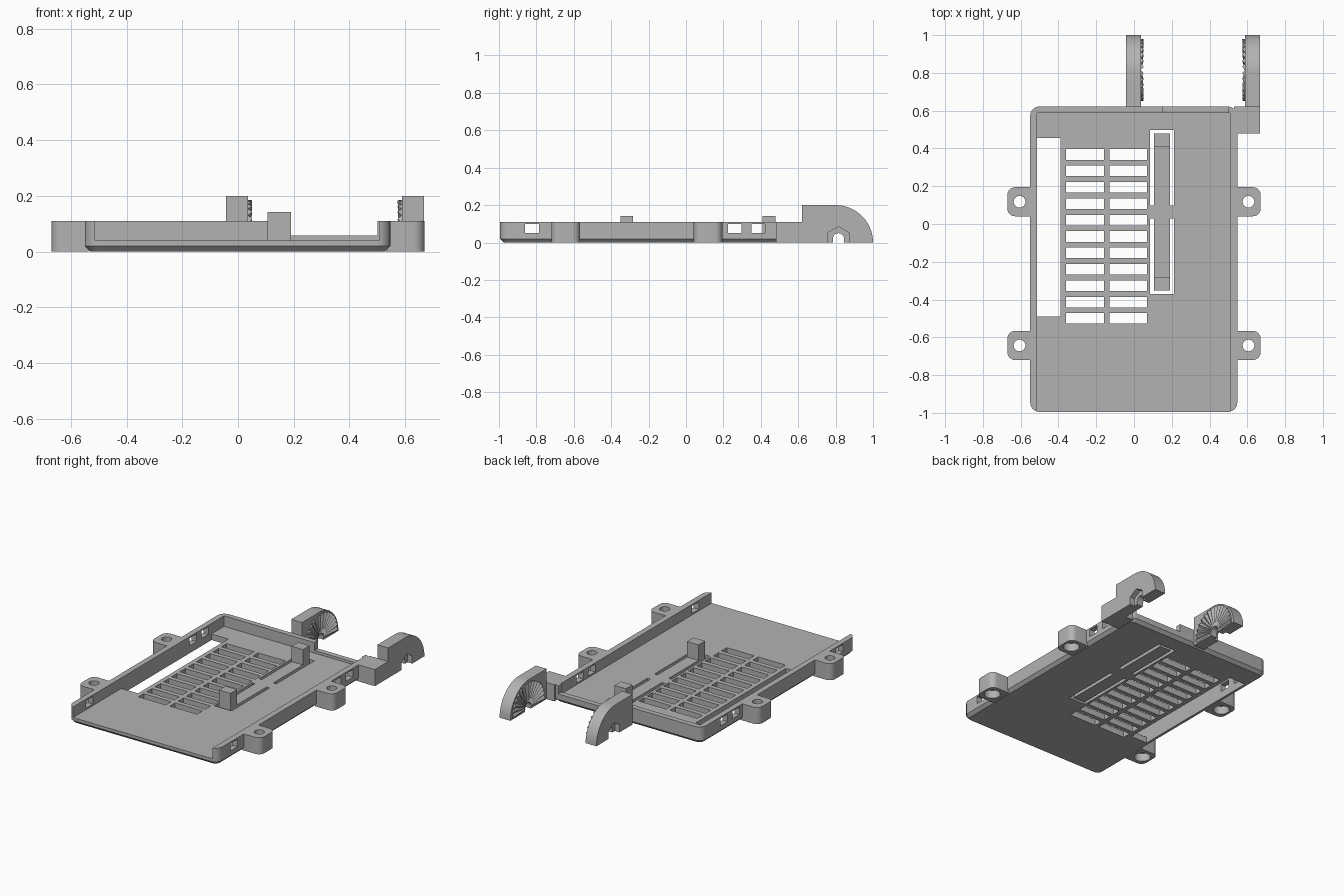
import bpy, bmesh
from math import pi, cos, sin

cube = bpy.data.objects.get("Cube")
if cube:
    bpy.data.objects.remove(cube, do_unlink=True)

grey = bpy.data.materials.new("plain_grey")
grey.use_nodes = True
grey.diffuse_color = (0.45, 0.45, 0.45, 1)
grey.node_tree.nodes["Principled BSDF"].inputs["Base Color"].default_value = (0.45, 0.45, 0.45, 1)


def finish(name, bm):
    bmesh.ops.recalc_face_normals(bm, faces=bm.faces)
    mesh = bpy.data.meshes.new(name)
    bm.to_mesh(mesh)
    bm.free()
    mesh.materials.append(grey)
    obj = bpy.data.objects.new(name, mesh)
    bpy.context.collection.objects.link(obj)
    return obj


def loft(bm, loops):
    """Close a solid through matching loops of points."""
    rings = [[bm.verts.new(p) for p in loop] for loop in loops]
    n = len(rings[0])
    for a, b in zip(rings, rings[1:]):
        for i in range(n):
            bm.faces.new((a[i], a[(i + 1) % n], b[(i + 1) % n], b[i]))
    bm.faces.new(rings[0][::-1])
    bm.faces.new(rings[-1])


def prism(bm, pts, lo, hi, axis="z"):
    place = (lambda p, h: (*p, h)) if axis == "z" else (lambda p, h: (h, *p))
    loft(bm, [[place(p, h) for p in pts] for h in (lo, hi)])


def box(bm, x0, x1, y0, y1, z0, z1):
    prism(bm, [(x0, y0), (x1, y0), (x1, y1), (x0, y1)], z0, z1)


def arc(cx, cy, r, a0, a1, n):
    return [(cx + r * cos(a0 + (a1 - a0) * i / n), cy + r * sin(a0 + (a1 - a0) * i / n))
            for i in range(n + 1)]


def rounded(x0, x1, y0, y1, r):
    pts = []
    for k, (cx, cy) in enumerate([(x1 - r, y1 - r), (x0 + r, y1 - r), (x0 + r, y0 + r), (x1 - r, y0 + r)]):
        pts += arc(cx, cy, r, k * pi / 2, (k + 1) * pi / 2, 6)
    return pts


def carve(obj, *cutters):
    """Subtract the cutters, keep the result and drop the helpers."""
    for c in cutters:
        c.hide_render = True
        mod = obj.modifiers.new("cut", "BOOLEAN")
        mod.operation, mod.solver, mod.object = "DIFFERENCE", "EXACT", c
    bpy.context.view_layer.update()
    deps = bpy.context.evaluated_depsgraph_get()
    mesh = bpy.data.meshes.new_from_object(obj.evaluated_get(deps))
    obj.modifiers.clear()
    obj.data = mesh
    for c in cutters:
        bpy.data.objects.remove(c, do_unlink=True)


# Tray with rounded corners and a chamfered underside
bm = bmesh.new()
L, R, F, B, TOP, FLOOR = -0.55, 0.547, -0.995, 0.622, 0.11, 0.04
levels = [(0.02, 0), (0, 0.02), (0, TOP)]
loft(bm, [[(x, y, z) for x, y in rounded(L + d, R - d, F + d, B - d, 0.05 - d)] for d, z in levels])
tray = finish("tray", bm)

# Interior hollow, open at the front
bm = bmesh.new()
box(bm, -0.513, 0.508, -1.2, 0.587, FLOOR, 0.3)
hollow = finish("hollow_cutter", bm)

# Lowered part of the back wall
bm = bmesh.new()
box(bm, 0.15, 0.5, 0.5, 0.7, 0.057, 0.3)
low_wall = finish("low_wall_cutter", bm)

# Floor openings: long side slot, vent grid and gaps around the clip tongues
bm = bmesh.new()
box(bm, -0.513, -0.39, -0.49, 0.455, -0.1, 0.045)
for row in range(11):
    y = 0.368 - row * 0.0868
    for x in (-0.36, -0.13):
        box(bm, x, x + 0.2, y - 0.028, y + 0.028, -0.1, 0.1)
MID = 0.0635
for s in (1, -1):
    gap = [(0.085, 0.035), (0.106, 0.035), (0.106, 0.415), (0.19, 0.415),
           (0.19, 0.035), (0.212, 0.035), (0.212, 0.434), (0.085, 0.434)]
    prism(bm, [(x, MID + s * y) for x, y in gap], -0.1, 0.1)
openings = finish("floor_cutter", bm)

# Small windows through both side walls
bm = bmesh.new()
for y in (-0.86, 0.225, 0.35):
    box(bm, -0.8, 0.8, y, y + 0.073, 0.05, 0.1)
windows = finish("window_cutter", bm)
carve(tray, hollow, low_wall, openings, windows)
parts = [tray]

# Clip blocks at the tongue ends
for s, label in ((1, "back"), (-1, "front")):
    bm = bmesh.new()
    ya, yb = sorted((MID + s * 0.346, MID + s * 0.415))
    box(bm, 0.106, 0.19, ya, yb, 0.02, 0.142)
    parts.append(finish(label + "_clip_block", bm))

# Screw tabs with counterbored holes
for s, side in ((1, "left"), (-1, "right")):
    for y, end in ((0.118, "back"), (-0.643, "front")):
        bm = bmesh.new()
        r = 0.04
        pts = [(0.535, y - 0.077)] + arc(0.67 - r, y - 0.077 + r, r, -pi / 2, 0, 6)
        pts += arc(0.67 - r, y + 0.077 - r, r, 0, pi / 2, 6) + [(0.535, y + 0.077)]
        prism(bm, [(s * px, py) for px, py in pts], 0, TOP)
        tab = finish(f"{end}_{side}_tab", bm)
        cutters = []
        for rad, z0, z1 in ((0.031, -0.1, 0.2), (0.05, -0.1, 0.055)):
            bm = bmesh.new()
            prism(bm, arc(s * 0.606, y, rad, 0, 2 * pi, 32)[:-1], z0, z1)
            cutters.append(finish("hole_cutter", bm))
        carve(tab, *cutters)
        parts.append(tab)

# Bracket joining the left arm to the tray
bm = bmesh.new()
box(bm, 0.53, 0.667, 0.48, B, 0, TOP)
parts.append(finish("arm_bracket", bm))

# Hinge arms: inner layer has a bolt arch, outer layer a nut pocket
YC, ZC = 0.815, 0.02
outline = [(0.62, 0), (0.62, 0.2)] + arc(0.8, 0, 0.2, pi / 2, 0, 16)
arch = [(YC + 0.03, 0)] + arc(YC, ZC, 0.03, 0, pi, 12) + [(YC - 0.03, 0)]
pocket = [(YC + 0.057, 0), (YC + 0.057, 0.052), (YC, 0.085), (YC - 0.057, 0.052), (YC - 0.057, 0)]
for inner, s, label in ((0.036, 1, "right"), (0.588, -1, "left")):
    bm = bmesh.new()
    mid, outer = inner - s * 0.045, inner - s * 0.079
    prism(bm, outline + arch, inner, mid, "x")
    prism(bm, outline + pocket, mid, outer, "x")
    parts.append(finish(label + "_hinge_arm", bm))

    # Radial locking teeth on the facing side
    bm = bmesh.new()
    teeth = 16
    rows = []
    for i in range(2 * teeth + 1):
        a = -0.1 + (pi + 0.2) * i / (2 * teeth)
        rows.append([])
        for rad, h in ((0.032, 0.004), (0.165, 0.015)):
            y, z = YC + rad * cos(a), max(0, ZC + rad * sin(a))
            rows[-1].append(bm.verts.new((inner + s * h * (i % 2), y, z)))
        if i % 2 == 0:
            continue
        rows[-1].append(None)
    for a, b in zip(rows, rows[1:]):
        bm.faces.new((a[0], a[1], b[1], b[0]))
    for i in range(1, 2 * teeth, 2):
        for k in (0, 1):
            bm.faces.new((rows[i - 1][k], rows[i][k], rows[i + 1][k]))
    bmesh.ops.holes_fill(bm, edges=[e for e in bm.edges if e.is_boundary])
    finish(label + "_hinge_teeth", bm)

# Smooth the curved faces, keep the edges sharp
bpy.ops.object.select_all(action="DESELECT")
for obj in parts:
    obj.select_set(True)
bpy.context.view_layer.objects.active = tray
bpy.ops.object.shade_smooth_by_angle(angle=0.5)
